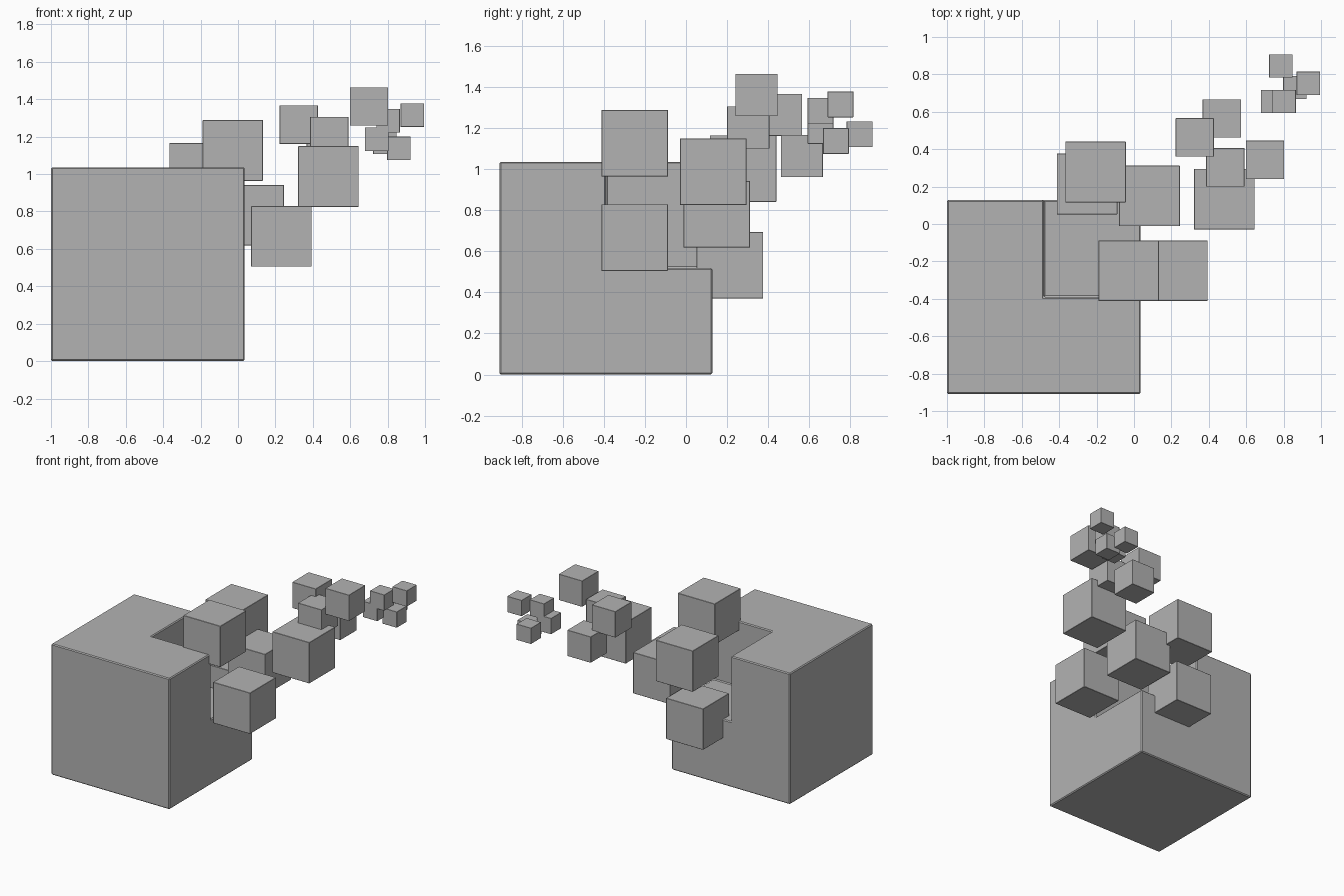
import bpy
import bmesh
from mathutils import Vector

if "Cube" in bpy.data.objects:
    bpy.data.objects.remove(bpy.data.objects["Cube"], do_unlink=True)

# One plain grey for every block
grey = bpy.data.materials.new("plain_grey")
grey.use_nodes = True
GREY = (0.45, 0.45, 0.45, 1)
grey.diffuse_color = GREY
grey.node_tree.nodes["Principled BSDF"].inputs["Base Color"].default_value = GREY


def finish(bm, name, centre, bevel):
    """Turn a bmesh into a placed, finely chamfered object."""
    mesh = bpy.data.meshes.new(name)
    bm.to_mesh(mesh)
    bm.free()
    mesh.materials.append(grey)
    obj = bpy.data.objects.new(name, mesh)
    obj.location = centre
    bpy.context.collection.objects.link(obj)
    mod = obj.modifiers.new("Chamfer", "BEVEL")
    mod.width = bevel
    mod.segments = 1
    mod.limit_method = "ANGLE"
    return obj


def block(name, size, centre):
    bm = bmesh.new()
    bmesh.ops.create_cube(bm, size=size)
    return finish(bm, name, centre, size * 0.006)


def notched_block(name, size, centre):
    """Cube whose left, back, top octant is missing."""
    bm = bmesh.new()
    bmesh.ops.create_cube(bm, size=size)
    bmesh.ops.subdivide_edges(bm, edges=bm.edges[:], cuts=1, use_grid_fill=True)
    half = size / 2

    def vert_at(*signs):
        goal = Vector(signs) * half
        return min(bm.verts, key=lambda v: (v.co - goal).length)

    # Remove the corner and wall the opening with three inner faces
    bmesh.ops.delete(bm, geom=[vert_at(1, 1, 1)], context="VERTS")
    fx, fy, fz = vert_at(1, 0, 0), vert_at(0, 1, 0), vert_at(0, 0, 1)
    xy, yz, xz = vert_at(1, 1, 0), vert_at(0, 1, 1), vert_at(1, 0, 1)
    mid = bm.verts.new((0, 0, 0))
    for a, b, c in ((fx, xy, fy), (fy, yz, fz), (fz, xz, fx)):
        bm.faces.new((mid, a, b, c))
    bmesh.ops.recalc_face_normals(bm, faces=bm.faces[:])
    bmesh.ops.dissolve_limit(bm, angle_limit=0.01, verts=bm.verts[:], edges=bm.edges[:])
    return finish(bm, name, centre, size * 0.007)


# Main body
notched_block("main_block", 1.036, (-0.482, -0.39, 0.518))

# Loose blocks drifting away from the corner, in three shrinking sizes
groups = {
    "large_fragment": (0.324, [
        (-0.028, -0.25, 1.126), (0.232, -0.25, 0.667), (0.483, 0.133, 0.987),
        (0.083, 0.15, 0.78), (-0.205, 0.278, 1.003), (-0.251, 0.214, 0.532)]),
    "medium_fragment": (0.205, [
        (0.325, 0.463, 1.264), (0.488, 0.303, 1.203),
        (0.7, 0.343, 1.361), (0.47, 0.564, 1.064)]),
    "small_fragment": (0.125, [
        (0.742, 0.655, 1.186), (0.803, 0.655, 1.285), (0.932, 0.752, 1.315),
        (0.86, 0.73, 1.137), (0.785, 0.845, 1.17)]),
}
for label, (size, centres) in groups.items():
    for i, centre in enumerate(centres, 1):
        block(f"{label}_{i}", size, centre)
